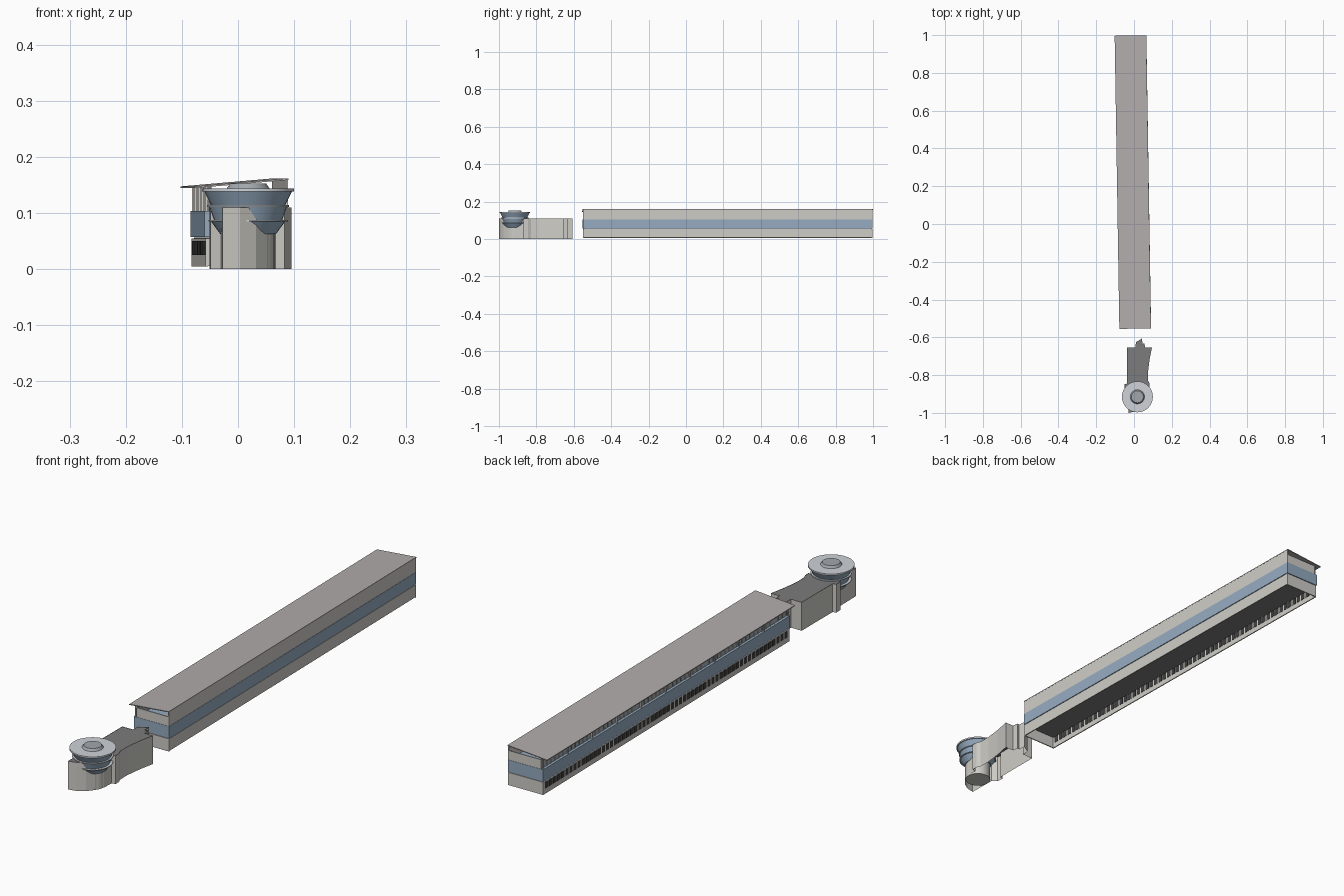
import bpy, bmesh, math
from mathutils import Matrix, Vector

if "Cube" in bpy.data.objects:
    bpy.data.objects.remove(bpy.data.objects["Cube"])


def material(name, rgb):
    m = bpy.data.materials.new(name)
    m.diffuse_color = (*rgb, 1)
    m.use_nodes = True
    m.node_tree.nodes["Principled BSDF"].inputs["Base Color"].default_value = m.diffuse_color
    return m


WALL = material("pale_wall", (0.62, 0.61, 0.57))
BLUE = material("blue_glass", (0.30, 0.41, 0.53))
DARK = material("dark_roof", (0.20, 0.20, 0.20))
ROOF = material("grey_roof", (0.44, 0.42, 0.41))
BLACK = material("dark_window", (0.05, 0.05, 0.05))
RING = material("light_rim", (0.62, 0.65, 0.69))
DOME = material("cap_grey", (0.36, 0.39, 0.42))
GLASS = material("grey_glazing", (0.38, 0.41, 0.44))

# Terminal hall stands slightly turned about z
HALL = Matrix.Translation((-0.006, 0.222, 0)) @ Matrix.Rotation(0.0161, 4, 'Z')
L = 0.773


def finish(name, bm, mat, matrix=None):
    bmesh.ops.recalc_face_normals(bm, faces=bm.faces)
    me = bpy.data.meshes.new(name)
    bm.to_mesh(me)
    bm.free()
    me.materials.append(mat)
    ob = bpy.data.objects.new(name, me)
    bpy.context.collection.objects.link(ob)
    if matrix:
        ob.matrix_world = matrix
    return ob


def boxes(name, items, mat, matrix=HALL):
    """One object from boxes given as x0, x1, y0, y1, z0, z1."""
    bm = bmesh.new()
    for x0, x1, y0, y1, z0, z1 in items:
        m = Matrix.Translation(((x0 + x1) / 2, (y0 + y1) / 2, (z0 + z1) / 2))
        bmesh.ops.create_cube(bm, size=1, matrix=m @ Matrix.Diagonal((x1 - x0, y1 - y0, z1 - z0, 1)))
    return finish(name, bm, mat, matrix)


def prism(name, pts, z0, z1, mat, caps=True):
    """Extruded outline; without caps it is an open ring of walls."""
    bm = bmesh.new()
    lo = [bm.verts.new((x, y, z0)) for x, y in pts]
    hi = [bm.verts.new((x, y, z1)) for x, y in pts]
    n = len(pts)
    for i in range(n):
        bm.faces.new((lo[i], lo[(i + 1) % n], hi[(i + 1) % n], hi[i]))
    if caps:
        bm.faces.new(lo)
        bm.faces.new(hi)
    return finish(name, bm, mat)


def frustum(name, r0, r1, z0, z1, mat, n=32):
    bm = bmesh.new()
    bmesh.ops.create_cone(bm, cap_ends=True, segments=n, radius1=r0, radius2=r1, depth=z1 - z0)
    ob = finish(name, bm, mat, Matrix.Translation((0.018, -0.915, (z0 + z1) / 2)))
    for p in ob.data.polygons:
        p.use_smooth = len(p.vertices) == 4
    ob.data.set_sharp_from_angle(angle=math.radians(30))
    return ob


# Hall: open-bottomed base walls, floor, blue band
XL, XR, T = -0.064, 0.083, 0.004
boxes("hall_base_walls", [
    (XL, XL + T, -L, L, 0.005, 0.055),
    (XR - T, XR, -L, L, 0.008, 0.055),
    (XL, XR, -L, -L + T, 0.006, 0.055),
    (XL, XR, L - T, L, 0.006, 0.055)], WALL)
boxes("hall_floor", [(XL + T, XR - T, -L + T, L - T, 0.051, 0.056)], DARK)
boxes("hall_blue_band", [(XL - 0.002, XR + 0.001, -L - 0.001, L + 0.001, 0.057, 0.104)], BLUE)

# Ground-floor window row on the left side
N = 60
step = 2 * (L - 0.01) / N
boxes("hall_lower_windows",
      [(XL - 0.001, XL + T + 0.001, -L + 0.01 + step * (i + 0.12), -L + 0.01 + step * (i + 0.88), 0.025, 0.05)
       for i in range(N)], BLACK)

# Upper storey: tall right wall, recessed glazing, end walls with a slit above
boxes("hall_right_wall", [(XR - T, XR, -L, L, 0.104, 0.159)], WALL)
boxes("hall_upper_glazing", [(XL + 0.008, XL + 0.010, -L + 0.003, L - 0.003, 0.104, 0.147)], GLASS)
boxes("hall_upper_mullions",
      [(XL + 0.006, XL + 0.009, -L + 0.01 + step * i - 0.001, -L + 0.01 + step * i + 0.001, 0.104, 0.147)
       for i in range(N + 1)], WALL)
boxes("hall_upper_end_walls",
      [(XL + 0.008, XR - T, min(s * L, s * (L - T)), max(s * L, s * (L - T)), 0.104, 0.140)
       for s in (-1, 1)], WALL)

# Roof posts along the open left edge
boxes("hall_roof_posts",
      [(XL, XL + 0.004, -L + 0.004 + i * (2 * L - 0.012) / 10, -L + 0.008 + i * (2 * L - 0.012) / 10, 0.104, 0.148)
       for i in range(11)], WALL)

# Tilted roof slab from its cross-section
bm = bmesh.new()
sec = [(-0.084, 0.1445), (0.0835, 0.159), (0.0835, 0.162), (-0.084, 0.1475)]
f = bm.faces.new([bm.verts.new((x, -L - 0.003, z)) for x, z in sec])
ext = bmesh.ops.extrude_face_region(bm, geom=[f], use_keep_orig=True)
bmesh.ops.translate(bm, vec=(0, 2 * L + 0.006, 0),
                    verts=[v for v in ext["geom"] if isinstance(v, bmesh.types.BMVert)])
finish("hall_roof", bm, ROOF, HALL)

# Control building: nose, round tower flank, arm and stepped rear porch
outline = [(-0.028, -1.0), (0.004, -0.993), (0.032, -0.975), (0.052, -0.95),
           (0.066, -0.915), (0.068, -0.87), (0.083, -0.868), (0.082, -0.845),
           (0.075, -0.83), (0.074, -0.785), (0.082, -0.72), (0.095, -0.655),
           (0.058, -0.655), (0.056, -0.632), (0.045, -0.635), (0.042, -0.606),
           (0.034, -0.612), (0.010, -0.625), (0.008, -0.655), (-0.037, -0.655),
           (-0.037, -0.845), (-0.051, -0.848), (-0.049, -0.875), (-0.030, -0.89)]
prism("control_building_walls", outline, 0.0, 0.110, WALL, caps=False)
prism("control_building_roof", outline, 0.107, 0.109, DARK)

# Tower shaft and three flared glazed tiers with thin rims
frustum("tower_shaft", 0.047, 0.047, 0.0, 0.07, WALL)
frustum("tower_shaft_underside", 0.047, 0.047, 0.0, 0.002, DARK)
for i, (r0, r1, z0, z1, rim) in enumerate([
        (0.050, 0.066, 0.063, 0.085, 0.071),
        (0.061, 0.069, 0.088, 0.111, 0.073),
        (0.066, 0.078, 0.114, 0.138, 0.082)]):
    frustum(f"tower_glass_tier_{i + 1}", r0, r1, z0, z1, BLUE)
    frustum(f"tower_rim_{i + 1}", rim, rim, z1, z1 + (0.006 if i == 2 else 0.003), RING)
frustum("tower_cap", 0.038, 0.032, 0.144, 0.153, DOME, 16)
